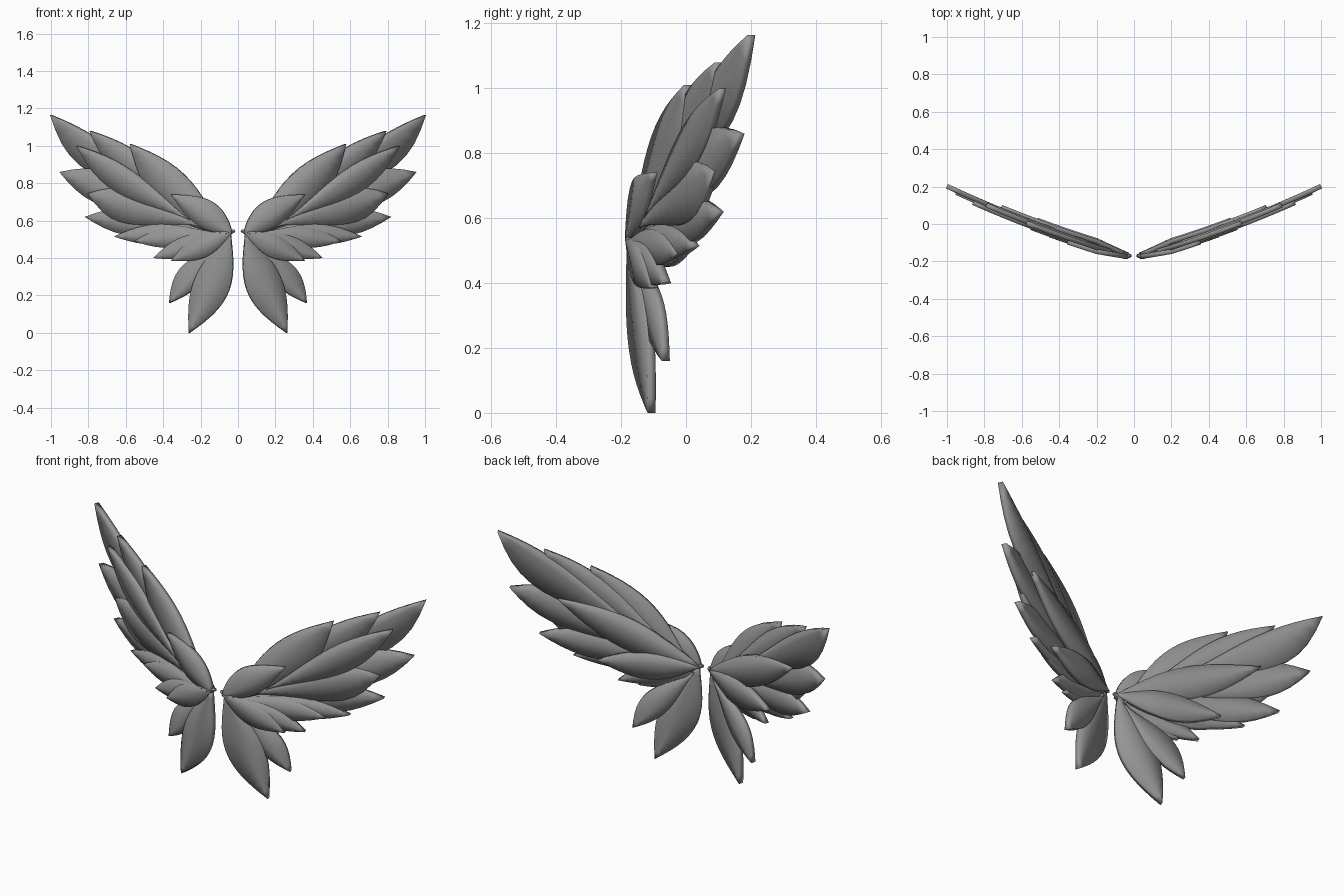
import bpy
import bmesh
import math
from mathutils import Vector

if "Cube" in bpy.data.objects:
    bpy.data.objects.remove(bpy.data.objects["Cube"], do_unlink=True)

# One plain grey for every feather
grey = bpy.data.materials.new("feather_grey")
grey.use_nodes = True
colour = (0.3, 0.3, 0.3, 1)
grey.diffuse_color = colour
grey.node_tree.nodes["Principled BSDF"].inputs["Base Color"].default_value = colour


def sweep(x):
    """Depth of the wing: it curves backwards away from the body."""
    return -0.18 + 0.27 * x + 0.1 * x * x


def finish(name, bm, thickness):
    mesh = bpy.data.meshes.new(name)
    bmesh.ops.recalc_face_normals(bm, faces=bm.faces)
    bm.to_mesh(mesh)
    bm.free()
    mesh.materials.append(grey)
    obj = bpy.data.objects.new(name, mesh)
    bpy.context.collection.objects.link(obj)
    if thickness:
        solid = obj.modifiers.new("plate", "SOLIDIFY")
        solid.thickness = thickness
        solid.offset = 0
    mirror = obj.modifiers.new("other_wing", "MIRROR")
    mirror.use_axis[0] = True
    mirror.use_mirror_merge = False
    bpy.ops.object.select_all(action="DESELECT")
    obj.select_set(True)
    bpy.context.view_layer.objects.active = obj
    bpy.ops.object.shade_smooth_by_angle(angle=math.radians(30))


def feather(name, base, tip, upper, lower, peak, layer, steps=14):
    """Curved leaf-shaped plate from base to tip, widest at the peak."""
    base, tip = Vector(base), Vector(tip)
    along = tip - base
    side = Vector((-along.y, along.x)).normalized()
    power = math.log(0.5) / math.log(peak)
    bm = bmesh.new()

    def vert(p):
        depth = sweep(p.x) + layer * min(1, p.x / 0.2)
        return bm.verts.new((p.x, depth, p.y))

    rows = []
    for i in range(1, steps):
        t = i / steps
        width = math.sin(math.pi * t ** power)
        mid = base + along * t
        rows.append([vert(mid + side * width * s) for s in (upper, 0, -lower)])
    start, end = vert(base), vert(tip)
    for k in (0, 1):
        bm.faces.new((start, rows[0][k], rows[0][k + 1]))
        for a, b in zip(rows, rows[1:]):
            bm.faces.new((a[k], b[k], b[k + 1], a[k + 1]))
        bm.faces.new((rows[-1][k], end, rows[-1][k + 1]))
    finish(name, bm, 0.026)


# Long flight feathers along the top of the wing
feather("top_feather_outer", (.2, .6), (1, 1.165), .04, .13, .68, .012)
feather("top_feather_middle", (.15, .6), (.79, 1.08), .06, .1, .62, .005)
feather("top_feather_inner", (.06, .5), (.575, 1.01), .085, .12, .55, -.003)

# Side feathers fanning down the outer edge
feather("side_feather_front", (.25, .6), (.86, 1), .05, .09, .6, -.012)
feather("side_feather_a", (.2, .55), (.95, .86), .1, .08, .68, .002)
feather("side_feather_b", (.1, .55), (.8, .745), .08, .1, .7, -.01)
feather("side_feather_c", (.06, .52), (.815, .62), .08, .07, .65, -.002)
feather("side_feather_d", (.06, .53), (.66, .515), .06, .05, .6, -.012)

# Short feathers below the side fan
feather("short_feather_a", (.05, .53), (.55, .49), .06, .05, .6, -.018)
feather("short_feather_b", (.04, .53), (.45, .4), .06, .05, .55, -.02)
feather("short_feather_c", (.03, .54), (.355, .385), .06, .06, .5, -.025)

# Hanging tail feathers
feather("tail_feather_outer", (.06, .5), (.365, .16), .08, .05, .6, .006)
feather("tail_feather_inner", (.04, .54), (.26, 0), .08, .11, .52, -.003)

# Cover feathers on the front and back of the wing root
feather("front_cover", (.03, .53), (.355, .74), .085, .06, .45, -.025)
feather("back_cover_upper", (.03, .54), (.71, .83), .07, .09, .5, .028)
feather("back_cover_lower", (.03, .54), (.52, .52), .06, .08, .5, .034)

# Small pointed root joint
bm = bmesh.new()
bmesh.ops.create_cone(bm, segments=6, radius1=.018, radius2=.008, depth=.04,
                      cap_ends=True)
bmesh.ops.rotate(bm, verts=bm.verts, matrix=Vector((0, 0, 1)).rotation_difference(
    Vector((-1, 0, .3))).to_matrix())
bmesh.ops.translate(bm, verts=bm.verts, vec=(.035, -.17, .54))
finish("root_joint", bm, 0)
